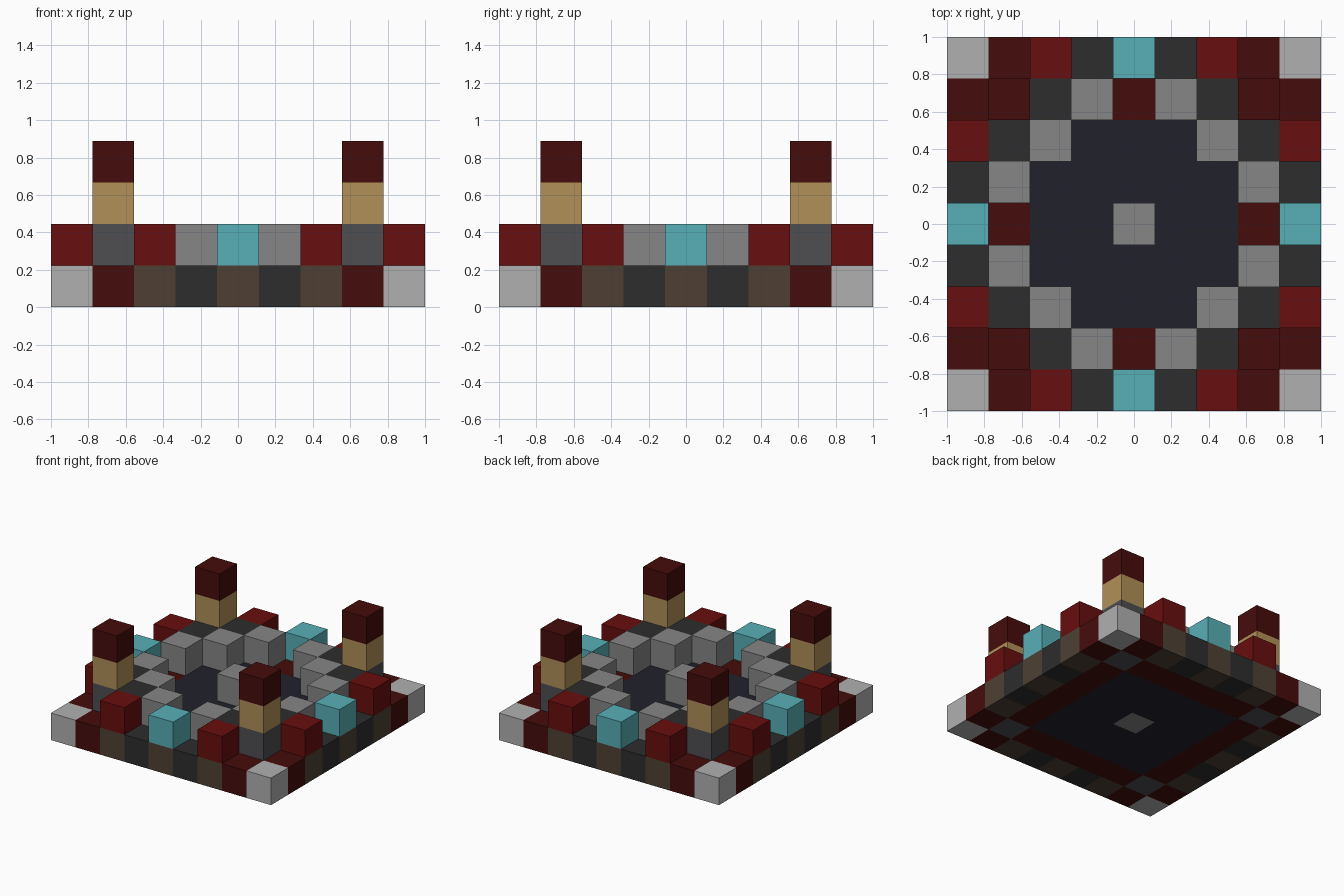
import bpy
import bmesh
from mathutils import Vector

if "Cube" in bpy.data.objects:
    bpy.data.objects.remove(bpy.data.objects["Cube"])

N = 9            # blocks along each side
S = 2 / N        # block size

# Flat colours, keyed by the letter used in the plans
COLOURS = {
    "L": ("light_grey", "B0B0B0"),
    "D": ("dark_red", "460C0C"),
    "B": ("brown", "4E4034"),
    "C": ("charcoal", "2D2D2D"),
    "S": ("slate", "4E4E52"),
    "R": ("red", "680E0E"),
    "G": ("grey", "868686"),
    "T": ("turquoise", "58AFB7"),
    "Y": ("tan", "B09058"),
    "N": ("navy", "21212C"),
}

# Quarter plans from the outer corner to the centre, one per layer
LAYERS = [
    ["LDBCB", "DSDDD", "BDNNN", "CDNNN", "BDNNG"],
    ["..R.T", ".SCG.", "RCG..", ".G...", "T...G"],
    [".....", ".Y..."],
    [".....", ".D..."],
]

# Part name for each layer and letter
PARTS = {
    (0, "L"): "corner_blocks", (0, "D"): "base_frame", (0, "B"): "brown_rim_blocks",
    (0, "C"): "charcoal_rim_blocks", (0, "S"): "pillar_footings",
    (0, "N"): "floor", (0, "G"): "centre_footing",
    (1, "R"): "red_rim_blocks", (1, "T"): "turquoise_rim_blocks",
    (1, "S"): "pillar_bases", (1, "C"): "pillar_side_blocks",
    (1, "G"): "inner_wall_and_centre_block",
    (2, "Y"): "pillar_shafts", (3, "D"): "pillar_caps",
}


def linear(hex_code):
    channels = [int(hex_code[i:i + 2], 16) / 255 for i in (0, 2, 4)]
    return [c / 12.92 if c <= 0.04045 else ((c + 0.055) / 1.055) ** 2.4
            for c in channels] + [1.0]


def make_material(name, hex_code):
    mat = bpy.data.materials.new(name)
    mat.use_nodes = True
    colour = linear(hex_code)
    mat.diffuse_color = colour
    mat.node_tree.nodes["Principled BSDF"].inputs["Base Color"].default_value = colour
    return mat


materials = {key: make_material(*value) for key, value in COLOURS.items()}

# Mirror the quarter plans into full block cells
cells = {}
for z, plan in enumerate(LAYERS):
    for j, row in enumerate(plan):
        for i, letter in enumerate(row):
            if letter != ".":
                for x in (i, N - 1 - i):
                    for y in (j, N - 1 - j):
                        cells[x, y, z] = letter


def add_block(bm, cell):
    """Add the outer faces of one block, leaving out those against a neighbour."""
    centre = Vector(cell) + Vector((0.5, 0.5, 0.5))
    for axis in range(3):
        for sign in (-1, 1):
            neighbour = list(cell)
            neighbour[axis] += sign
            if tuple(neighbour) in cells:
                continue
            normal, u = Vector(), Vector()
            normal[axis] = sign / 2
            u[(axis + 1) % 3] = 0.5
            v = normal.cross(u) * 2
            corners = (-u - v, u - v, u + v, v - u)
            bm.faces.new([bm.verts.new((centre + normal + c - Vector((N / 2, N / 2, 0))) * S)
                          for c in corners])


# Build each part from its blocks
for (layer, letter), name in PARTS.items():
    bm = bmesh.new()
    for cell, cell_letter in cells.items():
        if cell[2] == layer and cell_letter == letter:
            add_block(bm, cell)
    bmesh.ops.remove_doubles(bm, verts=bm.verts, dist=0.001)
    mesh = bpy.data.meshes.new(name)
    bm.to_mesh(mesh)
    bm.free()
    mesh.materials.append(materials[letter])
    bpy.context.collection.objects.link(bpy.data.objects.new(name, mesh))
